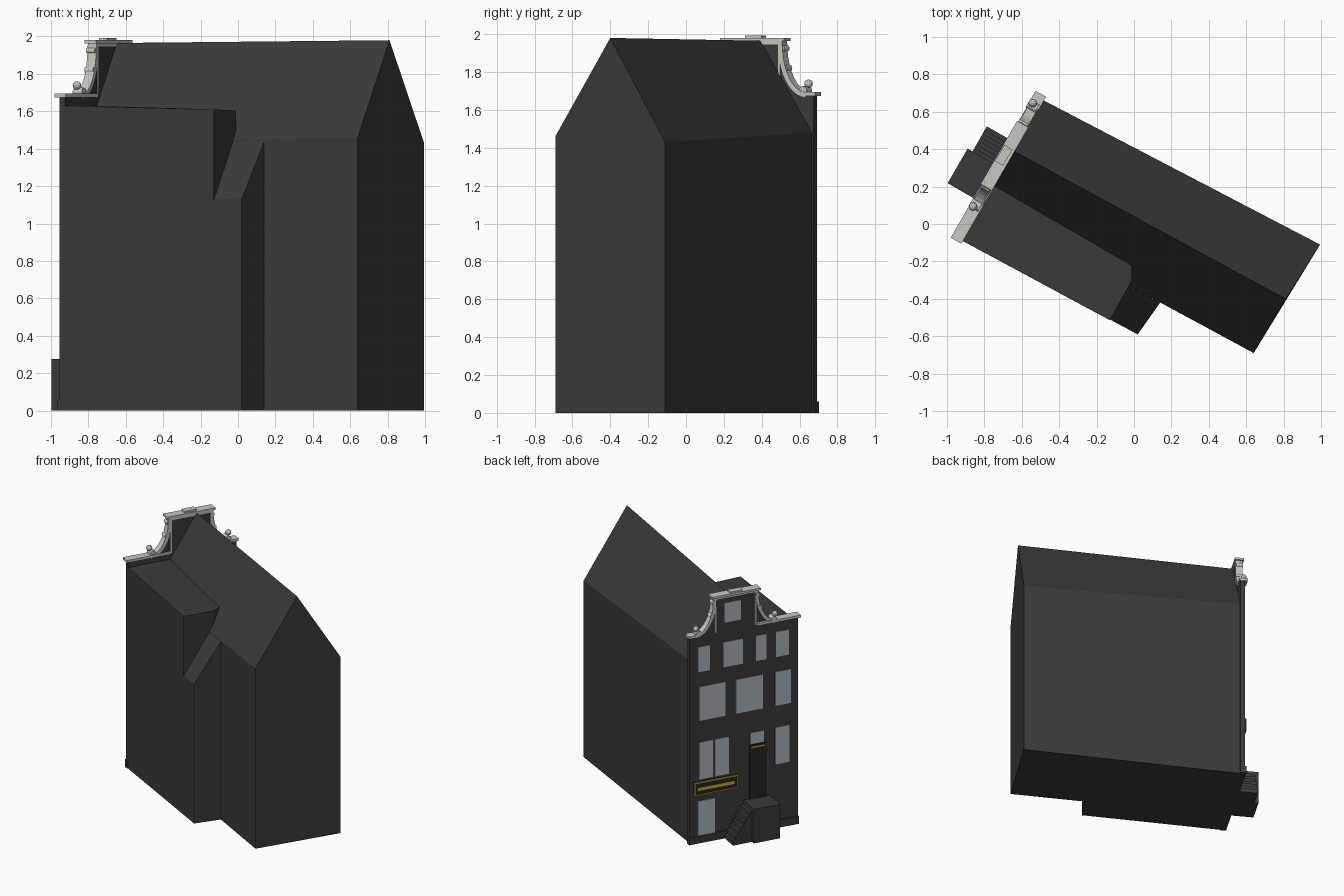
import bpy, bmesh, math
from mathutils import Matrix, Vector

cube = bpy.data.objects.get("Cube")
if cube:
    bpy.data.objects.remove(cube, do_unlink=True)


def material(name, rgb):
    m = bpy.data.materials.new(name)
    m.use_nodes = True
    m.diffuse_color = (*rgb, 1)
    bsdf = next(n for n in m.node_tree.nodes if n.type == "BSDF_PRINCIPLED")
    bsdf.inputs["Base Color"].default_value = (*rgb, 1)
    bsdf.inputs["Roughness"].default_value = 0.8
    return m


WALL = material("dark_masonry", (0.042, 0.042, 0.042))
GLASS = material("window_glass", (0.42, 0.48, 0.52))
STONE = material("pale_stone", (0.58, 0.58, 0.53))
DOOR = material("dark_door", (0.018, 0.018, 0.018))
GOLD = material("gold_paint", (0.6, 0.45, 0.03))

# Facade frame: x runs along the facade, y points outwards, z is up
WIDTH = 0.88
ANGLE = math.radians(60)
FACADE = Matrix.Translation((-0.955, -0.07, 0)) @ Matrix.Rotation(ANGLE, 4, "Z")


def finish(name, bm, mat, matrix=None):
    bmesh.ops.recalc_face_normals(bm, faces=bm.faces)
    mesh = bpy.data.meshes.new(name)
    bm.to_mesh(mesh)
    bm.free()
    mesh.materials.append(mat)
    ob = bpy.data.objects.new(name, mesh)
    bpy.context.scene.collection.objects.link(ob)
    if matrix:
        ob.matrix_world = matrix
    return ob


def tower(name, footprint, bottom, tops, mat):
    """Vertical prism whose top corners have their own heights."""
    bm = bmesh.new()
    lo = [bm.verts.new((x, y, bottom)) for x, y in footprint]
    hi = [bm.verts.new((x, y, z)) for (x, y), z in zip(footprint, tops)]
    n = len(lo)
    bm.faces.new(lo)
    bm.faces.new(hi)
    for i in range(n):
        j = (i + 1) % n
        bm.faces.new((lo[i], lo[j], hi[j], hi[i]))
    return finish(name, bm, mat)


def slab(name, outline, y0, y1, mat):
    """Outline in the facade plane, given thickness from y0 to y1."""
    bm = bmesh.new()
    face = bm.faces.new([bm.verts.new((s, y0, z)) for s, z in outline])
    out = bmesh.ops.extrude_face_region(bm, geom=[face])
    verts = [v for v in out["geom"] if isinstance(v, bmesh.types.BMVert)]
    bmesh.ops.translate(bm, verts=verts, vec=Vector((0, y1 - y0, 0)))
    return finish(name, bm, mat, FACADE)


def block(name, s0, s1, z0, z1, y0, y1, mat):
    return slab(name, [(s0, z0), (s1, z0), (s1, z1), (s0, z1)], y0, y1, mat)


def disc(name, s, z, radius, y0, y1, mat):
    ring = [(s + radius * math.cos(math.tau * i / 12),
             z + radius * math.sin(math.tau * i / 12)) for i in range(12)]
    return slab(name, ring, y0, y1, mat)


# Main house with pitched roof, gable at each end
south_back, ridge_back, north_back = (0.64, -0.69), (0.81, -0.40), (0.995, -0.11)
south_front, ridge_front, north_front = (-0.84, 0.11), (-0.66, 0.40), (-0.52, 0.68)
bm = bmesh.new()
ends = []
for (s, r, n), (zs, zr, zn) in (
        ((south_back, ridge_back, north_back), (1.46, 1.98, 1.43)),
        ((south_front, ridge_front, north_front), (1.43, 1.965, 1.48))):
    ends.append([bm.verts.new(p) for p in
                 ((*s, 0), (*s, zs), (*r, zr), (*n, zn), (*n, 0))])
for end in ends:
    bm.faces.new(end)
for i in range(5):
    j = (i + 1) % 5
    bm.faces.new((ends[0][i], ends[0][j], ends[1][j], ends[1][i]))
finish("main_house", bm, WALL)

# Side wing under the continued roof slope
tower("side_wing", [(0.02, -0.59), (0.14, -0.42), south_front, (-0.945, -0.075)],
      0, [1.13, 1.44, 1.43, 1.13], WALL)

# Flat roofed upper storey of the wing
tower("flat_roof_storey",
      [(-0.945, -0.075), (-0.13, -0.514), (-0.01, -0.30), (-0.01, -0.22), (-0.76, 0.22)],
      1.125, [1.63, 1.61, 1.605, 1.605, 1.63], WALL)

# Neck gable facade
SHOULDER, NECK_TOP, MIDDLE = 1.68, 1.955, 0.508
NECK, FOOT = 0.168, 0.325


def sweep(side, grow=0.0, steps=10):
    """Concave flank from the foot up to the neck."""
    w, h = FOOT - NECK + grow, NECK_TOP - SHOULDER + grow
    return [(MIDDLE + side * (FOOT - w * math.sin(t)), NECK_TOP - h * math.cos(t))
            for t in (math.pi / 2 * i / steps for i in range(steps + 1))]


outline = [(0, 0), (WIDTH, 0), (WIDTH, SHOULDER)]
outline += sweep(1) + sweep(-1)[::-1] + [(0, SHOULDER)]
slab("facade", outline, -0.035, 0, WALL)
block("facade_plinth", -0.005, WIDTH + 0.005, 0, 0.06, -0.03, 0.01, WALL)

# Stone trim, scrolls and finials on both flanks
for side, tag in ((1, "north"), (-1, "south")):
    slab(tag + "_flank_trim", sweep(side, -0.014) + sweep(side, 0.012)[::-1],
         -0.04, 0.014, STONE)
    foot = MIDDLE + side * FOOT
    disc(tag + "_foot_scroll", foot - side * 0.02, SHOULDER + 0.022, 0.024, -0.035, 0.022, STONE)
    disc(tag + "_neck_scroll", MIDDLE + side * (NECK + 0.025), 1.82, 0.018, -0.035, 0.018, STONE)
    disc(tag + "_upper_scroll", MIDDLE + side * (NECK + 0.01), 1.925, 0.016, -0.035, 0.018, STONE)
    strip = MIDDLE + side * (NECK - 0.006)
    block(tag + "_neck_strip", strip - 0.006, strip + 0.006, SHOULDER, NECK_TOP, -0.04, 0.008, STONE)
    bm = bmesh.new()
    bmesh.ops.create_icosphere(bm, subdivisions=2, radius=0.023,
                               matrix=Matrix.Translation((foot - side * 0.005, 0, SHOULDER + 0.058)))
    finish(tag + "_finial", bm, STONE, FACADE)

# Cornices
block("south_shoulder_cornice", -0.015, MIDDLE - NECK, SHOULDER - 0.006, SHOULDER + 0.014, -0.045, 0.02, STONE)
block("north_shoulder_cornice", MIDDLE + FOOT - 0.02, WIDTH + 0.012, SHOULDER - 0.006, SHOULDER + 0.014, -0.045, 0.02, STONE)
block("lower_top_cornice", MIDDLE - 0.18, MIDDLE + 0.18, 1.945, 1.963, -0.04, 0.014, STONE)
block("upper_top_cornice", MIDDLE - 0.195, MIDDLE + 0.195, 1.963, 1.98, -0.045, 0.025, STONE)
block("crest", MIDDLE - 0.05, MIDDLE + 0.05, 1.98, 1.992, -0.03, 0.02, STONE)

# Windows, row by row: sill, head and the horizontal spans
rows = [
    ("attic", 1.385, 1.588, [(0.715, 0.815), (0.45, 0.605), (0.256, 0.342), (0.077, 0.18)]),
    ("second_floor", 0.99, 1.265, [(0.59, 0.80), (0.287, 0.505), (0.06, 0.186)]),
    ("first_floor", 0.515, 0.815, [(0.69, 0.80), (0.56, 0.675), (0.07, 0.186)]),
    ("transom", 0.72, 0.81, [(0.28, 0.388)]),
    ("gable", 1.745, 1.905, [(0.465, 0.597)]),
    ("cellar", 0.02, 0.34, [(0.675, 0.815)]),
]
for row, sill, head, spans in rows:
    for i, (a, b) in enumerate(spans):
        block(f"{row}_window_{i + 1}", a, b, sill, head, -0.001, 0.006, GLASS)

# Front door with a gilded strip
block("front_door", 0.255, 0.395, 0.27, 0.71, -0.001, 0.008, DOOR)
block("door_strip", 0.275, 0.38, 0.688, 0.698, 0.007, 0.011, GOLD)

# Sign board with a gold frame and band
s0, s1, z0, z1, t = 0.49, 0.847, 0.39, 0.497, 0.008
block("sign_board", s0, s1, z0, z1, 0, 0.012, DOOR)
for name, a, b, c, d in (("bottom", s0, s1, z0, z0 + t), ("top", s0, s1, z1 - t, z1),
                         ("south", s0, s0 + t, z0, z1), ("north", s1 - t, s1, z0, z1)):
    block(f"sign_{name}_edge", a, b, c, d, 0.01, 0.017, GOLD)
block("sign_band", s0 + 0.03, s1 - 0.03, 0.428, 0.452, 0.01, 0.015, GOLD)

# Stoop: landing and a flight of steps along the facade
block("landing", 0.229, 0.442, 0, 0.275, 0, 0.18, WALL)
STEPS = 7
flight = [(0.442, 0)]
for i in range(STEPS):
    height = 0.275 * (STEPS - i) / (STEPS + 1)
    flight += [(0.442 + 0.155 * i / STEPS, height), (0.442 + 0.155 * (i + 1) / STEPS, height)]
flight.append((0.597, 0))
slab("steps", flight, 0, 0.15, WALL)
